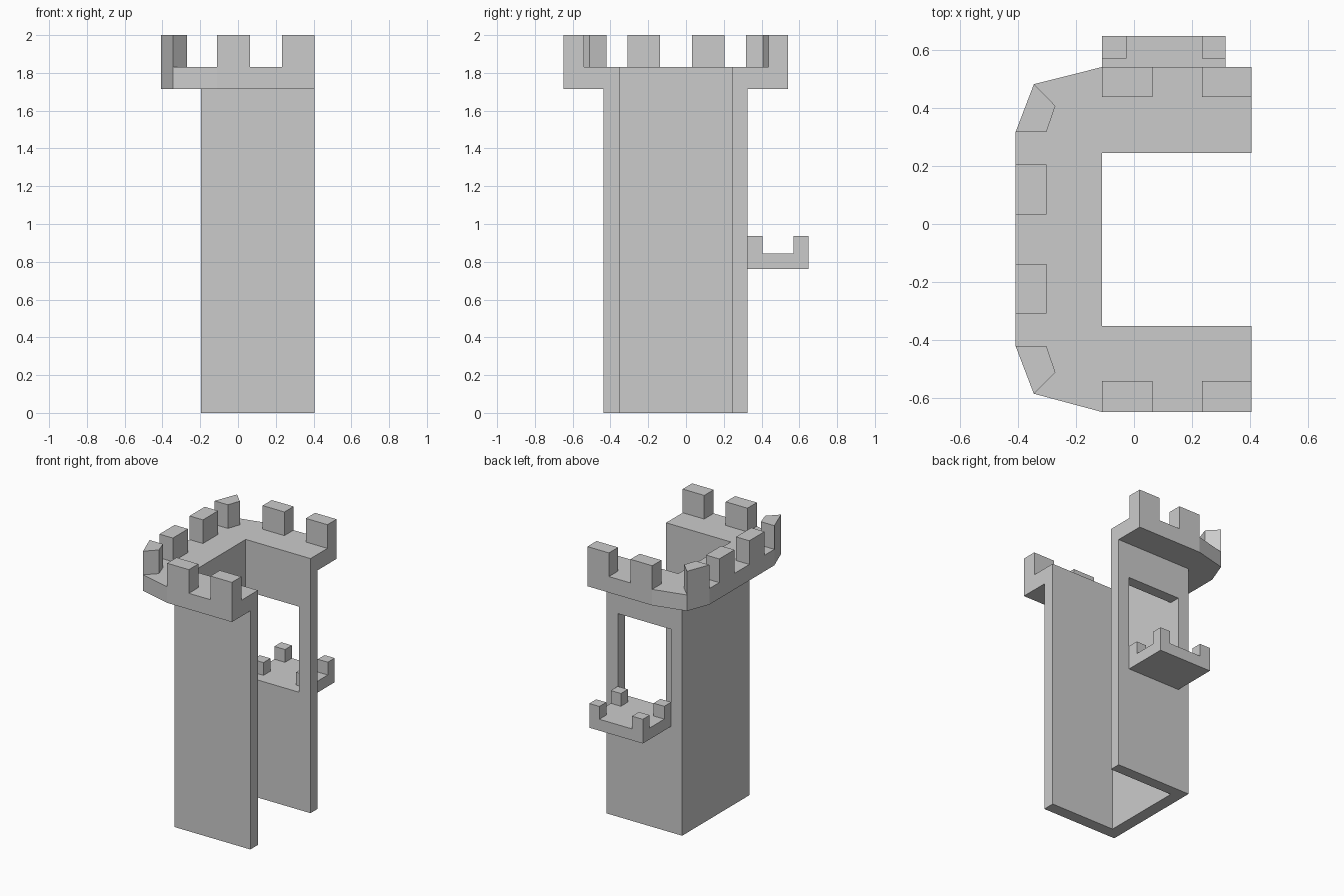
import bpy
import bmesh

if "Cube" in bpy.data.objects:
    bpy.data.objects.remove(bpy.data.objects["Cube"], do_unlink=True)

# One plain stone colour
stone = bpy.data.materials.new("grey_stone")
stone.use_nodes = True
colour = (0.6, 0.6, 0.6, 1)
stone.diffuse_color = colour
stone.node_tree.nodes["Principled BSDF"].inputs["Base Color"].default_value = colour


def prism(name, outline, bottom, top):
    """Extrude a plan outline upward into a closed solid."""
    bm = bmesh.new()
    face = bm.faces.new([bm.verts.new((x, y, bottom)) for x, y in outline])
    grown = bmesh.ops.extrude_face_region(bm, geom=[face])
    verts = [g for g in grown["geom"] if isinstance(g, bmesh.types.BMVert)]
    bmesh.ops.translate(bm, verts=verts, vec=(0, 0, top - bottom))
    bmesh.ops.recalc_face_normals(bm, faces=bm.faces)
    mesh = bpy.data.meshes.new(name)
    bm.to_mesh(mesh)
    bm.free()
    mesh.materials.append(stone)
    obj = bpy.data.objects.new(name, mesh)
    bpy.context.collection.objects.link(obj)
    return obj


def box(name, x0, x1, y0, y1, z0, z1):
    return prism(name, [(x0, y0), (x1, y0), (x1, y1), (x0, y1)], z0, z1)


END = 0.405                  # open side of the tower
INNER = -0.11                # inner face of the closed side
FRONT_IN, BACK_IN = -0.352, 0.245
LEDGE, DECK, TOP = 1.715, 1.83, 2.0
SILL = 0.845
DOOR = (INNER, 0.315)

# C-shaped tower walls, open on one side
inside = [(END, BACK_IN), (INNER, BACK_IN), (INNER, FRONT_IN), (END, FRONT_IN)]
walls = prism("tower_walls", inside + [
    (END, -0.438), (-0.197, -0.438), (-0.197, 0.325), (END, 0.325)], 0, LEDGE)

# Doorway through the back wall
cutter = box("doorway_cutter", *DOOR, 0.2, 0.4, SILL, 1.46)
cutter.hide_render = True
cutter.hide_set(True)
cut = walls.modifiers.new("doorway", "BOOLEAN")
cut.operation = "DIFFERENCE"
cut.solver = "EXACT"
cut.object = cutter

# Overhanging walkway with chamfered corners
prism("walkway", inside + [
    (END, -0.648), (INNER, -0.648), (-0.345, -0.585), (-0.408, -0.42),
    (-0.408, 0.317), (-0.345, 0.482), (INNER, 0.541), (END, 0.541)], LEDGE, DECK)

# Battlements along the front and back
for side, y0, y1 in (("front", -0.648, -0.541), ("back", 0.437, 0.541)):
    for spot, x0, x1 in (("inner", INNER, 0.063), ("outer", 0.234, END)):
        box(f"{side}_{spot}_merlon", x0, x1, y0, y1, DECK, TOP)

# Battlements along the closed side and at its angled corners
MID = -0.052
for side, s in (("front", -1), ("back", 1)):
    y0, y1 = sorted((MID + s * 0.085, MID + s * 0.257))
    box(f"{side}_side_merlon", -0.408, -0.302, y0, y1, DECK, TOP)
    corner = [(-0.408, 0.369), (-0.345, 0.534), (-0.271, 0.459), (-0.302, 0.369)]
    prism(f"{side}_corner_merlon", [(x, MID + s * y) for x, y in corner], DECK, TOP)

# Balcony outside the doorway, with a post at each corner
box("balcony_floor", *DOOR, 0.325, 0.648, 0.763, SILL)
for depth, y0, y1 in (("near", 0.325, 0.404), ("far", 0.57, 0.648)):
    for side, x0, x1 in (("right", DOOR[0], -0.025), ("left", 0.235, DOOR[1])):
        box(f"balcony_{depth}_{side}_post", x0, x1, y0, y1, SILL, 0.937)
